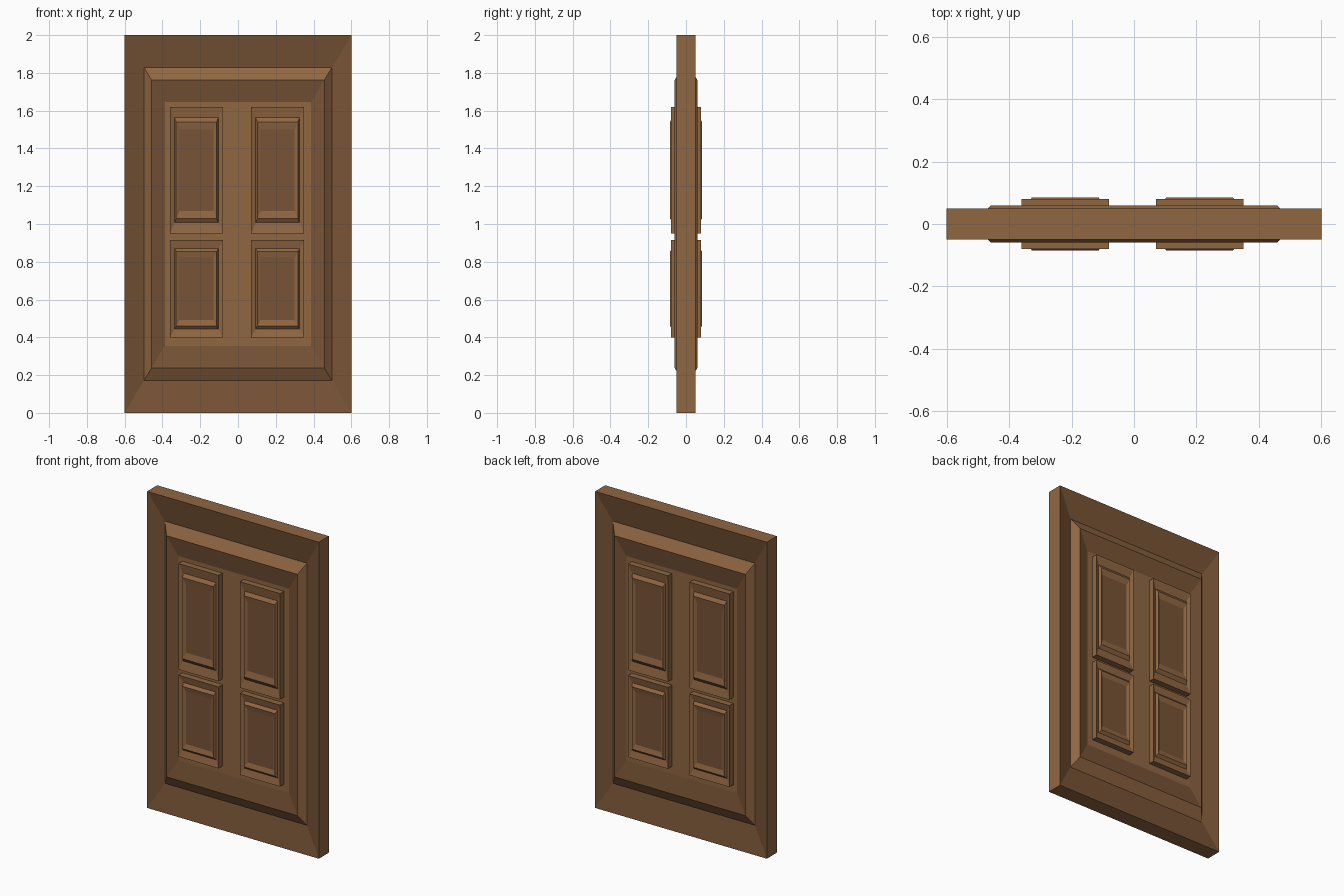
import bpy, bmesh

if "Cube" in bpy.data.objects:
    bpy.data.objects.remove(bpy.data.objects["Cube"])


def material(name, rgb):
    m = bpy.data.materials.new(name)
    m.diffuse_color = (*rgb, 1)
    m.use_nodes = True
    m.node_tree.nodes["Principled BSDF"].inputs["Base Color"].default_value = m.diffuse_color
    return m


LIGHT = material("light_wood", (0.28, 0.135, 0.055))
DARK = material("dark_wood", (0.185, 0.088, 0.036))


def moulded_slab(name, x0, x1, z0, z1, profile, dark_bands):
    """Slab with nested rectangular moulding (scale, half depth) on both faces."""
    bm = bmesh.new()
    cx, cz = (x0 + x1) / 2, (z0 + z1) / 2
    w, h = (x1 - x0) / 2, (z1 - z0) / 2

    def ring(s, y):
        return [bm.verts.new((cx + a * w * s, y, cz + b * h * s))
                for a, b in ((-1, -1), (1, -1), (1, 1), (-1, 1))]

    def bridge(a, b, mat):
        for i in range(4):
            j = (i + 1) % 4
            bm.faces.new((a[i], a[j], b[j], b[i])).material_index = mat

    sides = [[ring(s, sign * y) for s, y in profile] for sign in (-1, 1)]
    bridge(sides[0][0], sides[1][0], 0)
    for rings in sides:
        for k in range(len(rings) - 1):
            bridge(rings[k], rings[k + 1], int(k in dark_bands))
        bm.faces.new(rings[-1]).material_index = int(len(rings) - 1 in dark_bands)
    bmesh.ops.recalc_face_normals(bm, faces=bm.faces)
    me = bpy.data.meshes.new(name)
    bm.to_mesh(me)
    bm.free()
    me.materials.append(LIGHT)
    me.materials.append(DARK)
    ob = bpy.data.objects.new(name, me)
    bpy.context.collection.objects.link(ob)
    return ob


# main door: sloped frame, raised moulding, recessed flat field
moulded_slab("door_slab", -0.6, 0.6, 0, 2,
             [(1, 0.05), (0.828, 0.021), (0.762, 0.06), (0.645, 0.042)], {0, 2})

# four raised panels, showing on both faces
panel_profile = [(1, 0.08), (0.83, 0.07), (0.765, 0.085), (0.645, 0.077)]
for side, x0 in (("left", -0.36), ("right", 0.07)):
    for row, z0, z1 in (("lower", 0.40, 0.915), ("upper", 0.95, 1.62)):
        moulded_slab(f"{row}_{side}_panel", x0, x0 + 0.28, z0, z1,
                     panel_profile, {3})
